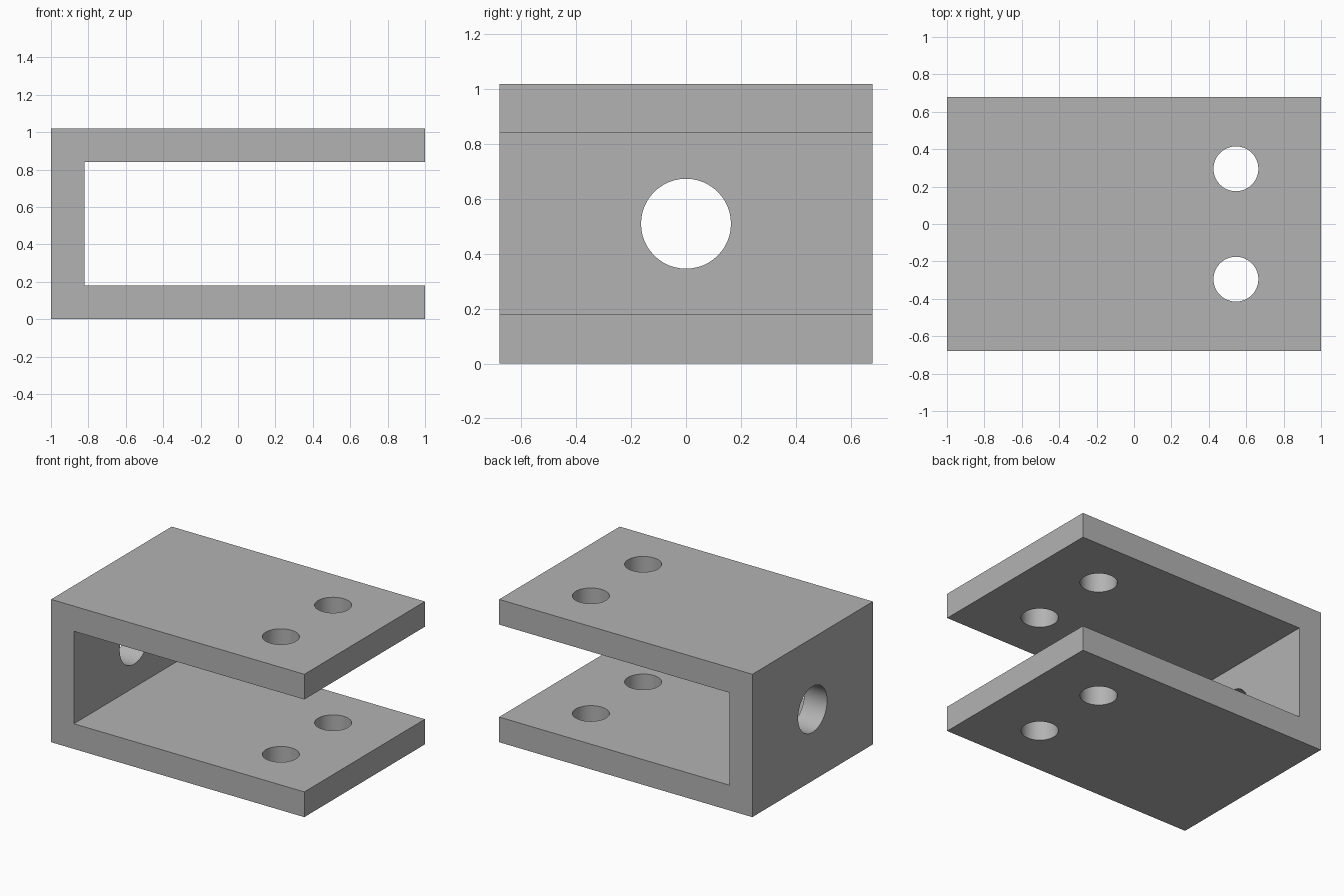
import bpy
import bmesh
import math

cube = bpy.data.objects.get("Cube")
if cube:
    bpy.data.objects.remove(cube, do_unlink=True)

LENGTH, DEPTH, HEIGHT, WALL = 2.0, 1.36, 1.02, 0.18

grey = bpy.data.materials.new("plain grey")
grey.use_nodes = True
grey.diffuse_color = (0.45, 0.45, 0.45, 1)
grey.node_tree.nodes["Principled BSDF"].inputs["Base Color"].default_value = grey.diffuse_color


def make_bracket():
    """Extrude a C-shaped side profile through the depth."""
    x0, x1 = -LENGTH / 2, LENGTH / 2
    xi, top = x0 + WALL, HEIGHT - WALL
    profile = [(x0, 0), (x1, 0), (x1, WALL), (xi, WALL),
               (xi, top), (x1, top), (x1, HEIGHT), (x0, HEIGHT)]
    bm = bmesh.new()
    face = bm.faces.new([bm.verts.new((x, -DEPTH / 2, z)) for x, z in profile])
    ext = bmesh.ops.extrude_face_region(bm, geom=[face])
    verts = [v for v in ext["geom"] if isinstance(v, bmesh.types.BMVert)]
    bmesh.ops.translate(bm, verts=verts, vec=(0, DEPTH, 0))
    bmesh.ops.recalc_face_normals(bm, faces=bm.faces)
    mesh = bpy.data.meshes.new("clevis_bracket")
    bm.to_mesh(mesh)
    bm.free()
    obj = bpy.data.objects.new("clevis_bracket", mesh)
    bpy.context.collection.objects.link(obj)
    mesh.materials.append(grey)
    return obj


def drill(target, location, radius, length, rotation=(0, 0, 0)):
    """Cut a round through hole and discard the cutter."""
    bpy.ops.mesh.primitive_cylinder_add(vertices=48, radius=radius, depth=length,
                                        location=location, rotation=rotation)
    cutter = bpy.context.object
    cutter.name = "hole_cutter"
    cutter.hide_render = True
    cutter.data.materials.append(grey)
    mod = target.modifiers.new("hole", 'BOOLEAN')
    mod.operation = 'DIFFERENCE'
    mod.solver = 'EXACT'
    mod.object = cutter
    bpy.ops.object.select_all(action='DESELECT')
    target.select_set(True)
    bpy.context.view_layer.objects.active = target
    bpy.ops.object.modifier_apply(modifier=mod.name)
    bpy.data.objects.remove(cutter, do_unlink=True)


bracket = make_bracket()

# Paired bolt holes through both arms
for side in (-1, 1):
    drill(bracket, (0.545, side * 0.295, HEIGHT / 2), 0.12, HEIGHT * 1.5)

# Large hole through the end wall
drill(bracket, (-LENGTH / 2 + WALL / 2, 0, HEIGHT / 2), 0.164, WALL * 2,
      (0, math.pi / 2, 0))

# Smooth bores, crisp corners
bpy.ops.object.shade_smooth_by_angle(angle=math.radians(30))
